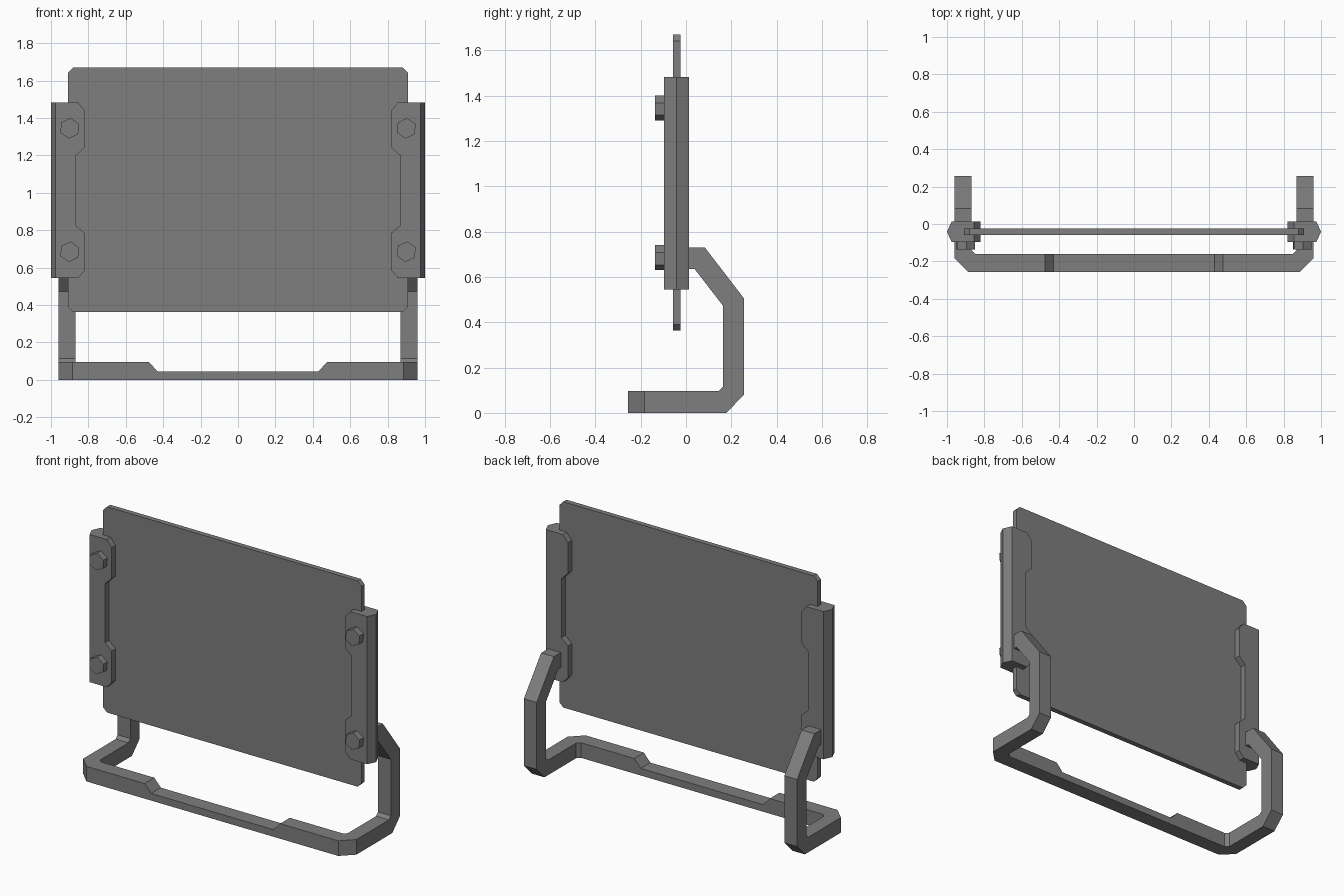
import bpy, bmesh, math

if "Cube" in bpy.data.objects:
    bpy.data.objects.remove(bpy.data.objects["Cube"])

grey = bpy.data.materials.new("plain grey")
grey.diffuse_color = (0.21, 0.21, 0.21, 1)
grey.use_nodes = True
grey.node_tree.nodes["Principled BSDF"].inputs["Base Color"].default_value = grey.diffuse_color


def prism(name, points, axis, a, b):
    """Extrude a 2D outline along one axis, from a to b."""
    place = {"x": lambda p, h: (h, p[0], p[1]),
             "y": lambda p, h: (p[0], h, p[1]),
             "z": lambda p, h: (p[0], p[1], h)}[axis]
    bm = bmesh.new()
    low = [bm.verts.new(place(p, a)) for p in points]
    high = [bm.verts.new(place(p, b)) for p in points]
    bm.faces.new(low)
    bm.faces.new(high)
    n = len(points)
    for i in range(n):
        j = (i + 1) % n
        bm.faces.new((low[i], low[j], high[j], high[i]))
    bmesh.ops.recalc_face_normals(bm, faces=bm.faces)
    mesh = bpy.data.meshes.new(name)
    bm.to_mesh(mesh)
    bm.free()
    mesh.materials.append(grey)
    obj = bpy.data.objects.new(name, mesh)
    bpy.context.collection.objects.link(obj)
    return obj


def combine(obj, cutter, operation):
    """Apply a boolean and remove the cutter."""
    mod = obj.modifiers.new("cut", "BOOLEAN")
    mod.operation = operation
    mod.solver = "EXACT"
    mod.object = cutter
    graph = bpy.context.evaluated_depsgraph_get()
    mesh = bpy.data.meshes.new_from_object(obj.evaluated_get(graph))
    obj.modifiers.clear()
    obj.data = mesh
    bpy.data.objects.remove(cutter)


def mirrored(half):
    """Close a right-hand half outline with its mirror image."""
    return half + [(-x, y) for x, y in reversed(half)]


# Flat panel with clipped corners
prism("panel", mirrored([(0.88, 0.363), (0.908, 0.391), (0.908, 1.642), (0.88, 1.67)]),
      "y", -0.058, -0.025)

# Bent stand: side silhouette crossed with the U-shaped plan
side = [(0.0, 0.73), (0.083, 0.73), (0.256, 0.505), (0.256, 0.08), (0.178, 0.0),
        (-0.4, 0.0), (-0.4, 0.096), (0.143, 0.096), (0.163, 0.115),
        (0.163, 0.473), (0.038, 0.635), (0.0, 0.635)]
plan = mirrored([(0.85, -0.16), (0.87, -0.14), (0.87, 0.4), (0.96, 0.4),
                 (0.96, -0.183), (0.885, -0.257)][::-1])
# outline order: outer edge on the right, inner edge, mirrored inner edge, outer edge
stand = prism("stand", side, "x", -1.1, 1.1)
combine(stand, prism("plan_cutter", plan, "z", -0.1, 1.0), "INTERSECT")

# Shallow dip in the front bar
dip = mirrored([(0.43, 0.045), (0.525, 0.15)])
combine(stand, prism("dip_cutter", dip, "y", -0.4, -0.1), "DIFFERENCE")

# Side clamps with ridged outer edge and notched inner edge, plus hex bolts
for s, label in ((-1, "left"), (1, "right")):
    outline = [(1.1, 0.545), (0.855, 0.545), (0.82, 0.585), (0.82, 0.785),
               (0.866, 0.825), (0.866, 1.2), (0.82, 1.245), (0.82, 1.44),
               (0.855, 1.483), (1.1, 1.483)]
    section = [(0.75, -0.096), (0.975, -0.096), (1.0, -0.042),
               (0.975, 0.014), (0.75, 0.014)]
    clamp = prism(label + "_clamp", [(s * x, z) for x, z in outline], "y", -0.2, 0.1)
    combine(clamp, prism("section_cutter", [(s * x, y) for x, y in section],
                         "z", 0.4, 1.6), "INTERSECT")
    for level, z in (("lower", 0.685), ("upper", 1.345)):
        hexagon = [(s * 0.9 + 0.055 * math.cos(math.radians(a)),
                    z + 0.055 * math.sin(math.radians(a))) for a in range(25, 385, 60)]
        prism(f"{label}_{level}_bolt", hexagon, "y", -0.136, -0.09)
